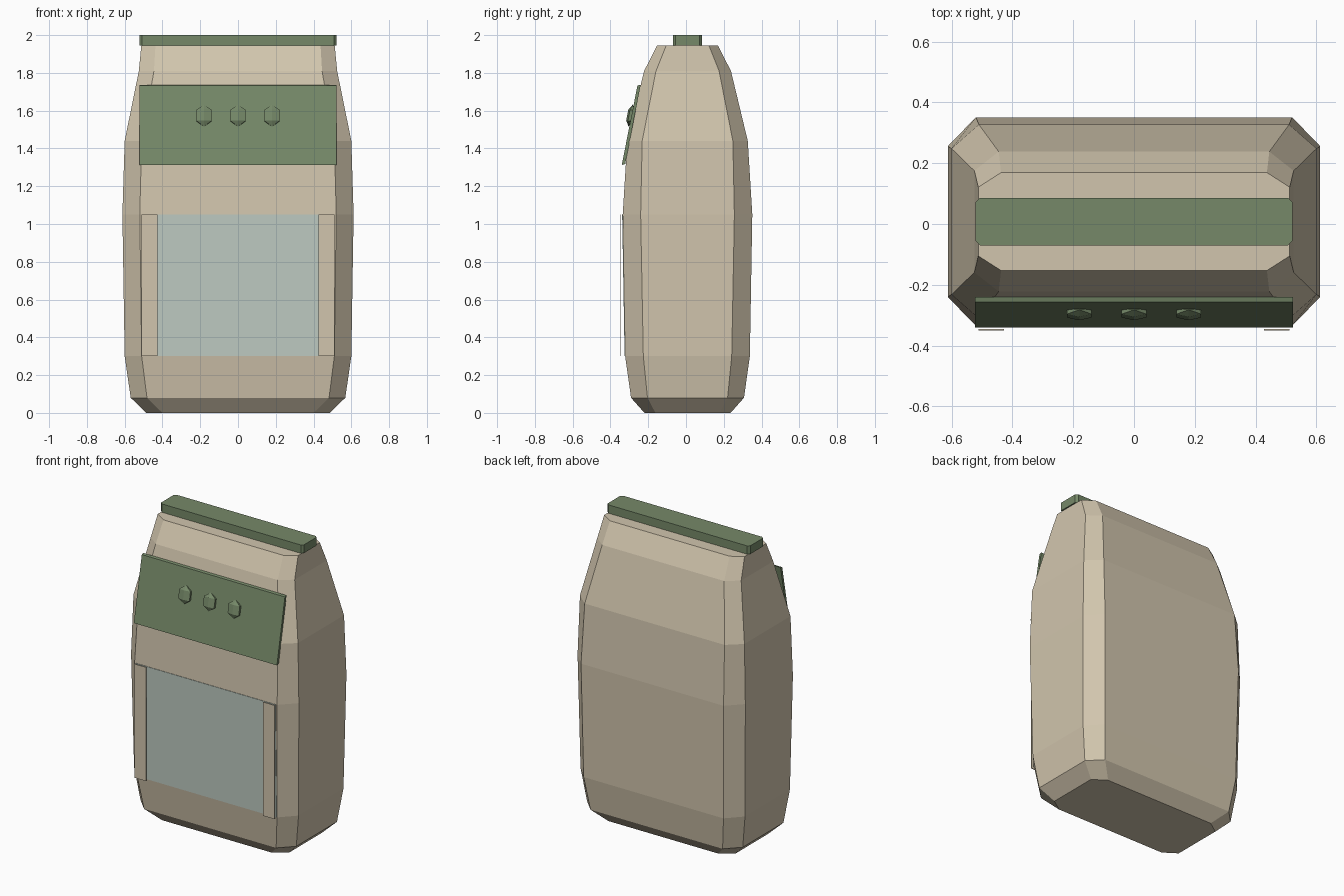
import bpy, bmesh, math
from mathutils import Matrix

if "Cube" in bpy.data.objects:
    bpy.data.objects.remove(bpy.data.objects["Cube"])


def make_mat(name, rgb):
    m = bpy.data.materials.new(name)
    m.diffuse_color = (*rgb, 1)
    m.use_nodes = True
    m.node_tree.nodes["Principled BSDF"].inputs["Base Color"].default_value = m.diffuse_color
    return m


PAPER = make_mat("beige paper", (0.64, 0.56, 0.42))
GREEN = make_mat("sage green", (0.18, 0.25, 0.14))
GLASS = make_mat("pale blue window", (0.52, 0.60, 0.54))
CY = 0.008  # depth centre of the bag


def finish(name, bm, mat):
    bmesh.ops.recalc_face_normals(bm, faces=bm.faces)
    me = bpy.data.meshes.new(name)
    bm.to_mesh(me)
    bm.free()
    me.materials.append(mat)
    ob = bpy.data.objects.new(name, me)
    bpy.context.collection.objects.link(ob)
    return ob


def octagon_loft(name, rings, mat):
    """Stack of chamfered rectangles: (z, half x, flat half x, half y, flat half y)."""
    bm = bmesh.new()
    loops = []
    for z, hx, fx, hy, fy in rings:
        pts = [(fx, -hy), (hx, -fy), (hx, fy), (fx, hy),
               (-fx, hy), (-hx, fy), (-hx, -fy), (-fx, -hy)]
        loops.append([bm.verts.new((x, y + CY, z)) for x, y in pts])
    for a, b in zip(loops, loops[1:]):
        for i in range(8):
            j = (i + 1) % 8
            bm.faces.new((a[i], a[j], b[j], b[i]))
    bm.faces.new(loops[0])
    bm.faces.new(loops[-1])
    return finish(name, bm, mat)


def sheet(name, x0, x1, profile, mat):
    """Side profile of (y, z) points pushed across from x0 to x1."""
    bm = bmesh.new()
    a = [bm.verts.new((x0, y, z)) for y, z in profile]
    b = [bm.verts.new((x1, y, z)) for y, z in profile]
    bm.faces.new(a)
    bm.faces.new(b)
    for i in range(len(a)):
        j = (i + 1) % len(a)
        bm.faces.new((a[i], a[j], b[j], b[i]))
    return finish(name, bm, mat)


# Faceted bag body
octagon_loft("bag_body", [
    (0.00, 0.485, 0.40, 0.228, 0.170),
    (0.08, 0.568, 0.482, 0.299, 0.212),
    (0.30, 0.600, 0.510, 0.330, 0.234),
    (1.05, 0.612, 0.520, 0.343, 0.248),
    (1.44, 0.600, 0.510, 0.319, 0.240),
    (1.81, 0.525, 0.445, 0.230, 0.167),
    (1.945, 0.512, 0.437, 0.161, 0.113)], PAPER)

# Closing clip along the top
octagon_loft("top_clip", [
    (1.945, 0.521, 0.507, 0.078, 0.064),
    (2.00, 0.521, 0.507, 0.078, 0.064)], GREEN)

# Slanted label band
sheet("label_band", -0.522, 0.522,
      [(-0.340, 1.313), (-0.322, 1.317), (-0.240, 1.737), (-0.257, 1.733)], GREEN)

# Clear window and its two side strips
sheet("window", -0.51, 0.51,
      [(-0.325, 0.30), (-0.321, 0.30), (-0.334, 1.05), (-0.338, 1.05)], GLASS)
for side, sx in (("left", -1), ("right", 1)):
    sheet("window_strip_" + side, sx * 0.427, sx * 0.511,
          [(-0.350, 0.30), (-0.346, 0.30), (-0.346, 1.05), (-0.350, 1.05)], PAPER)

# Three faceted studs on the label band
for i, x in enumerate((-0.18, 0, 0.18)):
    bm = bmesh.new()
    bmesh.ops.create_uvsphere(bm, u_segments=6, v_segments=3, radius=1)
    bm.transform(Matrix.Translation((x, -0.293, 1.574))
                 @ Matrix.Rotation(math.radians(-11), 4, "X")
                 @ Matrix.Diagonal((0.054, 0.021, 0.059, 1)))
    finish("stud_%d" % (i + 1), bm, GREEN)
